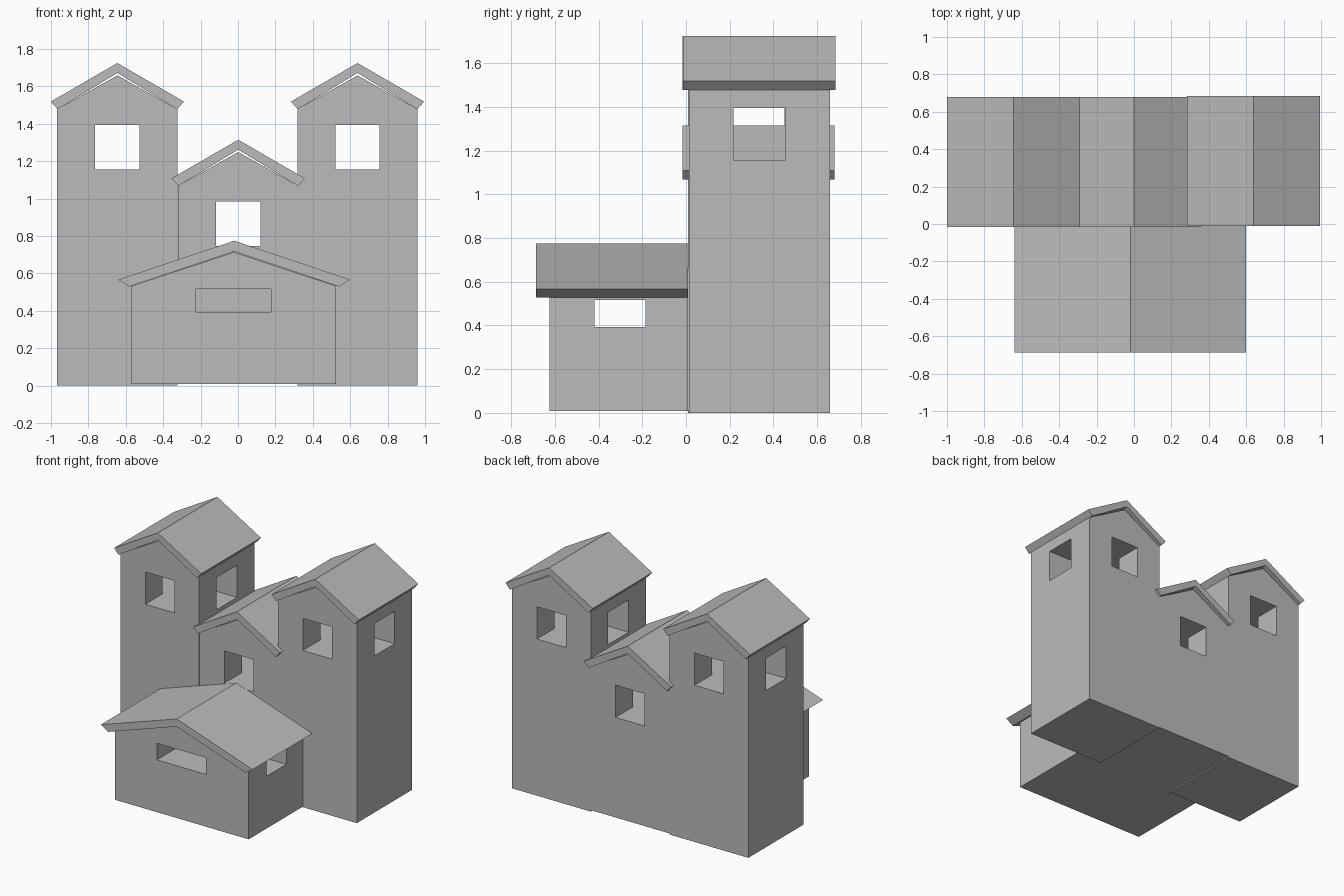
import bpy
import bmesh

default_cube = bpy.data.objects.get("Cube")
if default_cube:
    bpy.data.objects.remove(default_cube, do_unlink=True)

# One plain grey for everything
grey = bpy.data.materials.new("plain grey")
grey.use_nodes = True
grey.diffuse_color = (0.5, 0.5, 0.5, 1)
grey.node_tree.nodes["Principled BSDF"].inputs["Base Color"].default_value = (0.5, 0.5, 0.5, 1)


def extrude_profile(name, profile, y0, y1):
    """Sweep a closed (x, z) profile from y0 to y1."""
    bm = bmesh.new()
    face = bm.faces.new([bm.verts.new((x, y0, z)) for x, z in profile])
    swept = bmesh.ops.extrude_face_region(bm, geom=[face])["geom"]
    verts = [v for v in swept if isinstance(v, bmesh.types.BMVert)]
    bmesh.ops.translate(bm, verts=verts, vec=(0, y1 - y0, 0))
    bmesh.ops.recalc_face_normals(bm, faces=bm.faces)
    mesh = bpy.data.meshes.new(name)
    bm.to_mesh(mesh)
    bm.free()
    mesh.materials.append(grey)
    obj = bpy.data.objects.new(name, mesh)
    bpy.context.collection.objects.link(obj)
    return obj


def cut_box(target, x, y, z):
    """Cut a straight opening given as three (low, high) ranges."""
    outline = [(x[0], z[0]), (x[1], z[0]), (x[1], z[1]), (x[0], z[1])]
    cutter = extrude_profile("opening_cutter", outline, *y)
    cutter.hide_render = True
    mod = target.modifiers.new("opening", 'BOOLEAN')
    mod.operation = 'DIFFERENCE'
    mod.solver = 'EXACT'
    mod.object = cutter
    bpy.context.view_layer.objects.active = target
    bpy.ops.object.modifier_apply(modifier=mod.name)
    bpy.data.objects.remove(cutter, do_unlink=True)


def house(name, cx, half, base, eave, apex, y, win_x, win_y, win_z):
    """Gabled block with two window tunnels crossing inside it."""
    walls = extrude_profile(name + "_walls", [
        (cx - half, base), (cx + half, base), (cx + half, eave),
        (cx, apex), (cx - half, eave)], *y)
    cut_box(walls, win_x, (y[0] - 0.2, y[1] + 0.2), win_z)
    cut_box(walls, (cx - half - 0.2, cx + half + 0.2), win_y, win_z)


def roof(name, cx, edge, corner, peak, under, y):
    """Bent roof slab: outer edge and lower corner as (half width, height)."""
    (ex, ez), (lx, lz) = edge, corner
    extrude_profile(name + "_roof", [
        (cx, peak), (cx - ex, ez), (cx - lx, lz),
        (cx, under), (cx + lx, lz), (cx + ex, ez)], *y)


# Two tall towers and the lower middle block share one design
for name, cx, drop, base, dy in (("right_tower", -0.645, 0, 0, 0),
                                 ("left_tower", 0.639, 0, 0, 0.005),
                                 ("middle_block", 0.001, 0.41, 0.008, 0)):
    house(name, cx, 0.322, base, 1.478 - drop, 1.659 - drop,
          (0.009 + dy, 0.653 + dy), (cx - 0.119, cx + 0.118),
          (0.213 + dy, 0.45 + dy), (1.157 - drop, 1.395 - drop))
    roof(name, cx, (0.356, 1.519 - drop), (0.32, 1.478 - drop),
         1.725 - drop, 1.672 - drop, (-0.016 + dy, 0.68 + dy))

# Wide low annex at the front
house("annex", -0.022, 0.547, 0.008, 0.533, 0.714, (-0.625, 0.009),
      (-0.225, 0.176), (-0.418, -0.185), (0.394, 0.517))
roof("annex", -0.02, (0.62, 0.567), (0.562, 0.529), 0.775, 0.718, (-0.687, 0.009))
